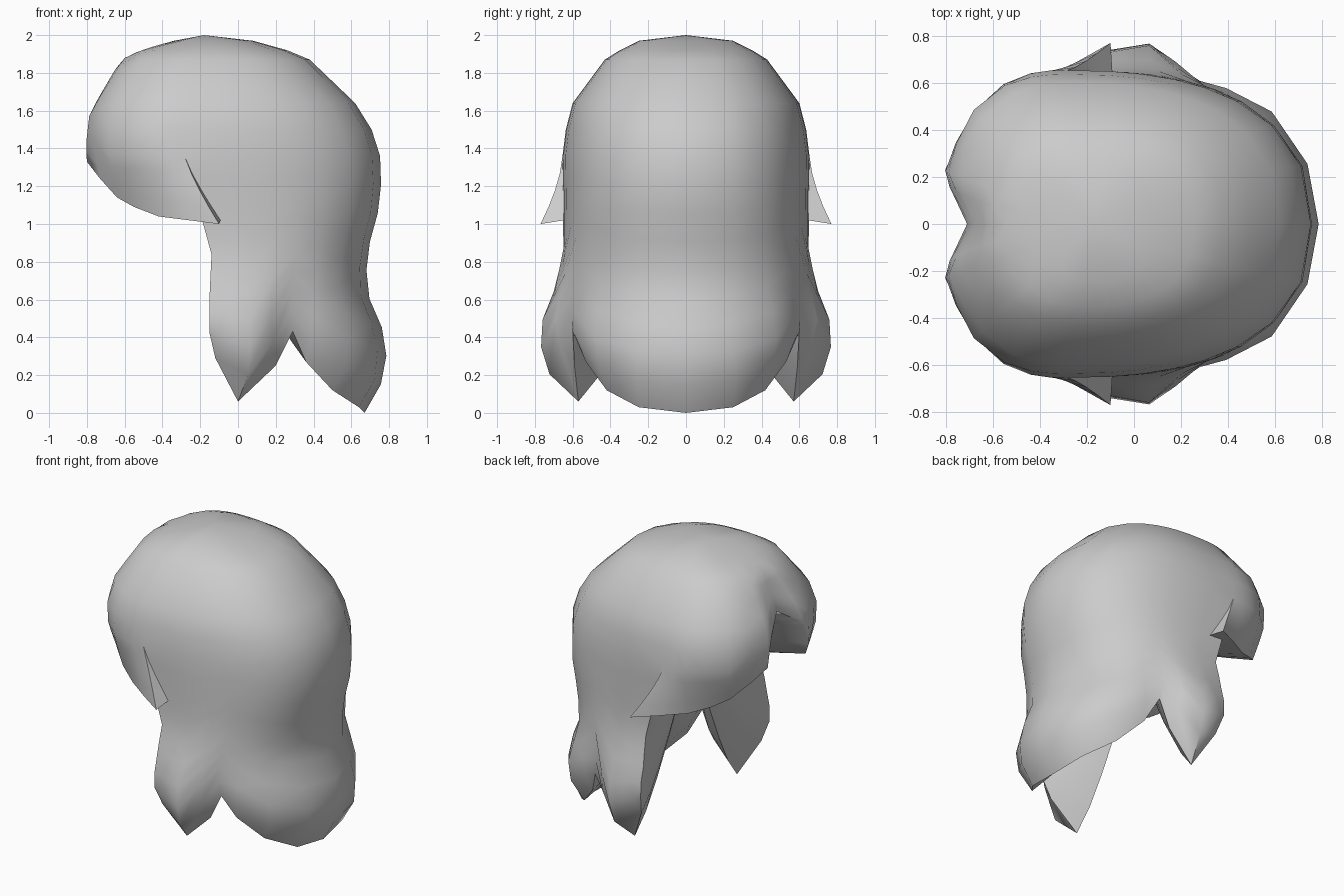
import bpy, bmesh, math
from mathutils import Vector

if "Cube" in bpy.data.objects:
    bpy.data.objects.remove(bpy.data.objects["Cube"])

# horizontal sections: z, seam x, front x, back x, half width
SECTIONS = [
    (2.0, -.18, -.18, -.18, 0), (1.97, -.18, -.34, .08, .25), (1.92, -.19, -.52, .26, .35),
    (1.87, -.2, -.62, .38, .43), (1.64, -.25, -.765, .62, .60), (1.57, -.27, -.8, .67, .62),
    (1.42, -.3, -.81, .75, .655),
    (1.13, -.22, -.78, .76, .65), (.84, -.14, -.7, .68, .65), (.64, -.15, -.7, .68, .715),
    (.55, -.15, -.7, .72, .765), (.41, -.15, -.7, .78, .81), (.21, -.08, -.7, .79, .77),
    (0, 0, -.7, .67, .57)]
UPPER = [2, 1.97, 1.92, 1.87, 1.76, 1.64, 1.5, 1.36]
APEX = Vector((-.05, 0, 1.2))   # deepest point of the hollow underside

# columns: angle from the back, and the point where the column ends
BACK = [(0, .67, 0, 0), (18, .64, .25, .03), (36, .5, .42, .12), (50, .36, .53, .27),
        (60, .29, .6, .43), (68, .2, .59, .25), (76, 0, .57, .06), (83, -.12, .67, .29),
        (90, -.15, .72, .42)]
FRINGE = [(90, -.1, .77, 1.0), (95, -.26, .68, 1.02), (102, -.42, .58, 1.04),
          (115, -.55, .5, 1.09), (135, -.64, .42, 1.14), (152, -.73, .31, 1.24),
          (165, -.8, .23, 1.33), (173, -.785, .17, 1.5), (180, -.71, 0, 1.62)]


def section(z):
    for a, b in zip(SECTIONS, SECTIONS[1:]):
        if z >= b[0]:
            k = (z - b[0]) / (a[0] - b[0])
            return [q + (p - q) * k for p, q in zip(a[1:], b[1:])]
    return SECTIONS[-1][1:]


def surface(deg, z):
    seam, xf, xb, w = section(z)
    c, s = abs(math.cos(math.radians(deg))), math.sin(math.radians(deg))
    e, end = .78, xf
    if deg <= 90:
        e, end = .83 + .17 * max(0, min(1, (.84 - z) / .34)), xb
    return (seam + (end - seam) * (c ** e if c > 1e-6 else 0),
            w * s ** e if s > 1e-6 else 0)


def column(deg, bx, by, bz, lower, reach, power):
    low = bz if bz < 1.2 else 1.0
    zs = UPPER + [1.36 + (low - 1.36) * i / lower for i in range(1, lower + 1)]
    if bz > 1.2:
        zs = [2 - (2 - z) * (2 - bz) for z in zs]
    ex, ey = surface(deg, bz)
    top = bz + reach if reach else max(1.36, bz + .35)
    pts = []
    for z in zs:
        x, y = surface(deg, z)
        k = max(0, min(1, (top - z) / (top - bz))) ** power
        pts.append((x + (bx - ex) * k, max(0, y + (by - ey) * k), z))
    return pts


def quads(bm, a, b):
    for i in range(len(a) - 1):
        bm.faces.new((a[i], a[i + 1], b[i + 1], b[i]))


def sheet(bm, cols, lower, reach, power):
    grid = [[bm.verts.new(p) for p in column(*c, lower, reach, power)] for c in cols]
    for a, b in zip(grid, grid[1:]):
        quads(bm, a, b)
    return grid


# outer hair: long back plus split fringe, joined above the side slit
bm = bmesh.new()
back = sheet(bm, BACK, 9, .5, 2)
fringe = sheet(bm, FRINGE, 4, None, 1.5)

# underside: hollow running from the whole lower edge up to the apex
rim = [c[-1] for c in back] + back[-1][-2:6:-1] + fringe[0][8:] + [c[-1] for c in fringe[1:]]
rays = []
for v in rim:
    ray = [v]
    for f in (.2, .4, .6, .8, 1):
        p = v.co.lerp(APEX, f)
        p.z = v.co.z + (APEX.z - v.co.z) * f ** 1.3
        ray.append(bm.verts.new(p))
    rays.append(ray)
for a, b in zip(rays, rays[1:]):
    quads(bm, a, b)

bmesh.ops.remove_doubles(bm, verts=bm.verts, dist=.0005)
mesh = bpy.data.meshes.new("hair")
bm.to_mesh(mesh)
bm.free()
hair = bpy.data.objects.new("hair", mesh)
bpy.context.collection.objects.link(hair)

# left and right halves
mirror = hair.modifiers.new("mirror", 'MIRROR')
mirror.use_axis = (False, True, False)
mirror.merge_threshold = .001

bpy.context.view_layer.objects.active = hair
hair.select_set(True)
bpy.ops.object.shade_smooth_by_angle(angle=math.radians(60))
